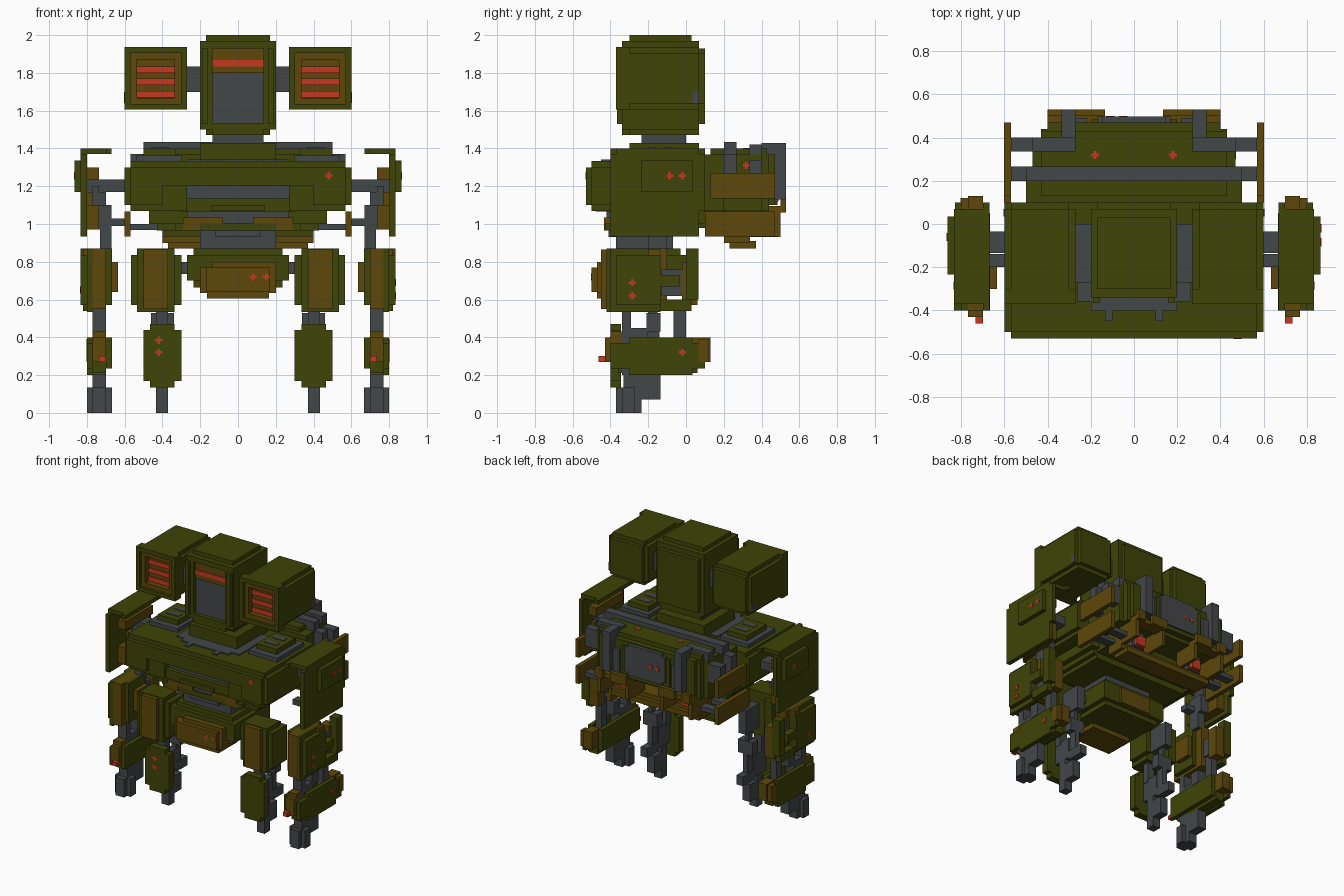
import bpy, bmesh

if "Cube" in bpy.data.objects:
    bpy.data.objects.remove(bpy.data.objects["Cube"], do_unlink=True)


def material(name, rgb):
    m = bpy.data.materials.new(name)
    m.use_nodes = True
    m.diffuse_color = (*rgb, 1)
    m.node_tree.nodes["Principled BSDF"].inputs["Base Color"].default_value = (*rgb, 1)
    return m


GREEN = material("olive green", (0.050, 0.058, 0.002))
BROWN = material("ochre brown", (0.110, 0.064, 0.003))
GREY = material("steel grey", (0.056, 0.063, 0.066))
RED = material("signal red", (0.56, 0.040, 0.015))


def part(name, mat, *boxes, mirror=False):
    """One object from boxes (x0, x1, y0, y1, z0, z1), optionally repeated across x."""
    bm = bmesh.new()
    todo = list(boxes)
    if mirror:
        todo += [(-b[1], -b[0], *b[2:]) for b in boxes]
    for x0, x1, y0, y1, z0, z1 in todo:
        for v in bmesh.ops.create_cube(bm, size=1)["verts"]:
            v.co = (x0 + (x1 - x0) * (v.co.x + 0.5), y0 + (y1 - y0) * (v.co.y + 0.5),
                    z0 + (z1 - z0) * (v.co.z + 0.5))
    me = bpy.data.meshes.new(name)
    bm.to_mesh(me)
    bm.free()
    me.materials.append(mat)
    ob = bpy.data.objects.new(name, me)
    bpy.context.collection.objects.link(ob)


def cross(axis, *points, r=0.019, t=0.006):
    """Small plus-shaped marks, thin along the given axis."""
    out = []
    for p in points:
        for long in [a for a in range(3) if a != axis]:
            half = [0.0065] * 3
            half[long], half[axis] = r, t / 2
            out.append(tuple(p[i // 2] + (half[i // 2] if i % 2 else -half[i // 2]) for i in range(6)))
    return out


# Head: open-fronted shell with a recessed visor
part("head_shell", GREEN, (-.2, .2, -.30, .07, 1.5, 1.97), (-.17, .17, -.30, .03, 1.97, 2.0),
     (-.17, .17, -.30, .07, 1.47, 1.5), (-.17, .17, .07, .1, 1.53, 1.93),
     (-.2, -.135, -.34, -.30, 1.5, 1.97), (.135, .2, -.34, -.30, 1.5, 1.97),
     (-.135, .135, -.34, -.30, 1.93, 1.97), (-.135, .135, -.34, -.30, 1.47, 1.535))
part("head_side_rim", GREEN, (.16, .19, -.365, -.34, 1.53, 1.93), mirror=True)
part("visor_screen", GREY, (-.135, .135, -.31, -.305, 1.535, 1.8))
part("visor_brow", BROWN, (-.135, .135, -.32, -.30, 1.8, 1.93))
part("visor_light", RED, (-.135, .135, -.325, -.32, 1.835, 1.868))
part("neck", GREY, (-.135, .135, -.235, 0, 1.4, 1.47))
part("neck_base", GREEN, (-.2, .2, -.3, .07, 1.33, 1.43))
part("neck_collar", GREY, (-.265, .265, -.36, .0, 1.33, 1.342), (-.2, .2, -.4, -.36, 1.33, 1.342),
     (-.135, -.1, -.45, -.4, 1.33, 1.342), (.1, .135, -.45, -.4, 1.33, 1.342))

# Launcher pods beside the head
part("pod_shell", GREEN, (.27, .6, -.30, .07, 1.635, 1.905), (.3, .57, -.30, .07, 1.605, 1.937),
     (.3, .57, .07, .1, 1.635, 1.905), (.27, .302, -.37, -.30, 1.605, 1.937),
     (.568, .6, -.37, -.30, 1.605, 1.937), (.302, .568, -.37, -.30, 1.905, 1.937),
     (.302, .568, -.37, -.30, 1.605, 1.635), mirror=True)
part("pod_frame", BROWN, (.302, .568, -.305, -.30, 1.635, 1.905), (.302, .335, -.35, -.305, 1.635, 1.905),
     (.535, .568, -.35, -.305, 1.635, 1.905), (.335, .535, -.35, -.305, 1.87, 1.905),
     (.335, .535, -.35, -.305, 1.635, 1.668), mirror=True)
part("pod_tubes", RED, *[(.335, .535, -.313, -.305, z, z + .034) for z in (1.67, 1.735, 1.8)], mirror=True)
part("pod_mount", GREY, (.2, .27, -.27, 0, 1.7, 1.835), mirror=True)
part("pod_side_port", GREY, (.6, .604, .035, .07, 1.64, 1.7), mirror=True)

# Main hull: wide brow, side cheeks, stepped belly
part("hull_brow", GREEN, (-.57, .57, -.53, -.3, 1.2, 1.3), (-.6, .6, -.5, .1, 1.2, 1.3),
     (-.57, .57, -.5, .1, 1.3, 1.333))
part("hull_cheek", GREEN, (.4, .57, -.53, -.3, 1.1, 1.2), (.4, .6, -.5, .1, 1.1, 1.2),
     (.4, .57, -.5, .1, 1.07, 1.1), (.27, .4, -.5, -.3, 1.07, 1.2), mirror=True)
part("hull_core", GREEN, (-.4, .4, -.4, .1, 1.0, 1.2), (-.47, .47, -.4, .1, 1.0, 1.07),
     (-.43, .43, -.37, .07, .965, 1.0), (-.4, .4, -.34, .07, .935, .965))
part("front_grilles", GREY, (-.27, .27, -.45, -.39, 1.13, 1.2), (-.27, .27, -.42, -.39, 1.0, 1.07))
part("grille_bar", GREEN, (-.3, .3, -.48, -.39, 1.065, 1.135), (-.14, .14, -.5, -.48, 1.07, 1.1))
part("chin", GREEN, (-.33, .33, -.43, -.39, .965, 1.003))
part("chin_tabs", BROWN, (.2, .29, -.435, -.38, .965, 1.035), (.08, .2, -.435, -.38, 1.003, 1.035),
     mirror=True)
part("chin_plate", GREY, (-.12, .12, -.41, -.33, .93, .965))
part("hull_vent_base", GREY, (.3, .54, -.3, .02, 1.333, 1.362), mirror=True)
part("hull_vent", GREEN, (.33, .5, -.25, -.02, 1.362, 1.4), mirror=True)
part("hull_vent_slots", GREY, (.36, .46, -.2, -.16, 1.4, 1.404), (.36, .46, -.11, -.07, 1.4, 1.404), mirror=True)

# Rear pack with pipes and brackets
part("rear_pack", GREEN, (-.5, .5, .1, .2, 1.07, 1.367), (-.47, .47, .2, .4, 1.07, 1.367),
     (-.43, .43, .4, .44, 1.07, 1.367), (-.4, .4, .44, .47, 1.1, 1.367),
     (-.43, .43, .13, .43, 1.367, 1.4), (-.4, .4, .07, .22, .98, 1.07))
part("rear_screen_frame", GREEN, (-.2, .2, .46, .485, 1.1, 1.33))
part("rear_screen", GREY, (-.17, .17, .45, .497, 1.15, 1.34), (-.145, .145, .45, .497, 1.13, 1.36))
part("rear_cross_pipe", GREY, (-.5, .5, .2, .267, 1.365, 1.433))
part("rear_pipes", GREY, (.5, .57, .2, .267, 1.17, 1.37), (.47, .57, .335, .4, 1.2, 1.34),
     (.27, .47, .335, .4, 1.36, 1.42), (.27, .335, .4, .53, 1.33, 1.43), (.27, .335, .47, .53, 1.13, 1.37),
     (.22, .27, .46, .49, 1.12, 1.3), (.4, .58, .2, .267, .967, 1.0),
     (.4, .58, .335, .4, .967, 1.0), mirror=True)
part("rear_side_plates", BROWN, (.57, .602, .13, .47, 1.135, 1.27), (.57, .602, .1, .47, .935, 1.067),
     mirror=True)
part("rear_floor_bar", BROWN, (-.4, .4, .2, .34, .9, .945), (-.37, .37, .23, .37, .87, .91))
part("rear_bracket", BROWN, (.37, .4, .2, .5, .93, 1.07), (.135, .4, .42, .5, 1.06, 1.095),
     (.135, .27, .5, .53, 1.06, 1.13), (.335, .4, .5, .53, 1.06, 1.13),
     (.135, .16, .3, .5, .94, 1.07), mirror=True)
part("rear_light", RED, (.215, .29, .29, .38, .955, 1.03), mirror=True)
part("rear_light_mount", GREY, (.2, .31, .26, .35, .945, 1.08), mirror=True)

# Pelvis
part("waist", GREY, (-.2, .2, -.37, -.07, .86, .97))
part("pelvis", GREEN, (-.27, .27, -.43, .0, .7, .835), (-.235, .235, -.4, -.03, .835, .87),
     (-.235, .235, -.4, -.03, .665, .7))
part("pelvis_armour", BROWN, (-.2, .2, -.47, -.36, .635, .77), (-.135, .2, -.47, -.36, .77, .8),
     (-.17, .17, -.5, -.47, .64, .77), (-.165, .165, -.47, -.25, .605, .64),
     (-.13, .13, 0, .02, .7, .82))
part("hip_axle", GREY, (.26, .33, -.3, -.2, .735, .8), mirror=True)

# Side shields and their carrying arms
part("shield", GREEN, (.8, .833, -.4, .07, .935, 1.37), (.7, .833, -.37, .07, 1.37, 1.4),
     (.67, .7, -.4, .1, 1.37, 1.4), (.833, .865, -.235, .035, 1.17, 1.335),
     (.8, .83, .07, .1, 1.07, 1.37), mirror=True)
part("shield_arm", GREY, (.57, .8, -.135, -.035, 1.17, 1.235), (.67, .735, -.2, -.07, .97, 1.1),
     (.7, .735, -.18, -.08, 1.1, 1.17), (.735, .77, -.18, -.08, 1.0, 1.2),
     (.67, .73, -.2, -.1, .85, .97), (.6, .67, -.2, -.14, .99, 1.03), mirror=True)
part("shield_braces", BROWN, (.735, .8, -.3, .03, 1.235, 1.3), (.735, .8, -.3, .03, .97, 1.1),
     (.77, .8, -.2, 0, 1.1, 1.17), mirror=True)

# Outer legs
part("outer_thigh", GREEN, (.77, .833, -.37, -.135, .57, .835), (.77, .8, -.4, -.135, .535, .87),
     (.77, .833, -.135, -.035, .67, .73), (.77, .82, -.135, .03, .54, .6), (.77, .833, 0, .065, .6, .87),
     (.668, .7, -.36, -.16, .57, .87), mirror=True)
part("outer_thigh_armour", BROWN, (.7, .77, -.4, -.1, .55, .87), (.635, .668, -.3, -.17, .64, .8),
     (.7, .78, -.02, .06, .57, .8), (.8, .82, -.2, -.135, .835, .868), mirror=True)
part("outer_knee", GREY, (.7, .77, -.34, -.29, .2, .6), (.7, .77, -.33, -.2, .13, .45),
     (.7, .77, -.21, -.135, .43, .53), (.71, .76, -.065, 0, .3, .6),
     (.72, .78, -.13, 0, .62, .76), mirror=True)
part("outer_shin", GREEN, (.77, .8, -.4, .1, .235, .37), (.77, .8, -.3, .035, .2, .4),
     (.668, .7, -.4, .05, .235, .4), (.7, .77, -.36, .06, .21, .28), mirror=True)
part("outer_shin_armour", BROWN, (.7, .77, -.43, -.33, .27, .4), (.7, .77, -.4, -.33, .4, .43),
     (.7, .77, .035, .13, .27, .4), (.77, .803, .065, .12, .27, .39), mirror=True)
part("outer_shin_light", RED, (.7, .735, -.462, -.43, .27, .3), mirror=True)
part("outer_foot", GREY, (.668, .8, -.335, -.27, 0, .135), (.7, .77, -.37, -.235, 0, .135),
     (.7, .77, -.235, -.135, .07, .235), mirror=True)

# Inner legs
part("inner_thigh", GREEN, (.335, .535, -.42, -.26, .535, .87), (.5, .567, -.4, -.22, .57, .835),
     (.3, .34, -.4, -.22, .57, .835), mirror=True)
part("inner_thigh_plate", BROWN, (.37, .5, -.45, -.41, .55, .865), mirror=True)
part("inner_shin", GREEN, (.3, .5, -.4, -.345, .17, .44), (.335, .465, -.4, -.345, .135, .47), mirror=True)
part("inner_strut", GREY, (.37, .433, -.3, -.235, 0, .24), (.37, .433, -.24, -.15, .07, .2),
     (.375, .43, -.345, -.2, .24, .4), (.375, .43, -.2, -.07, .22, .29), (.38, .42, -.2, -.14, .29, .45),
     (.34, .46, -.21, -.14, .43, .53), (.37, .433, -.34, -.29, .38, .56),
     (.37, .433, -.26, -.1, .6, .78), (.39, .42, -.2, -.15, .5, .62), mirror=True)

# Small red marks
part("front_marks", RED, *cross(1, (.48, -.53, 1.255), (.08, -.5, .72), (.15, -.5, .72),
                                (-.42, -.4, .385), (-.42, -.4, .32)))
part("side_marks", RED, *cross(0, (.865, -.085, 1.255), (.865, -.02, 1.255), (.833, -.285, .69),
                               (.833, -.285, .62), (.8, -.02, .32), (-.865, -.06, 1.255),
                               (-.833, -.285, .65), (.47, .32, 1.31)))
part("top_marks", RED, *cross(2, (-.18, .32, 1.4), (.18, .32, 1.4)))
part("rear_marks", RED, *cross(1, (-.05, .497, 1.24), (-.11, .497, 1.24)))
